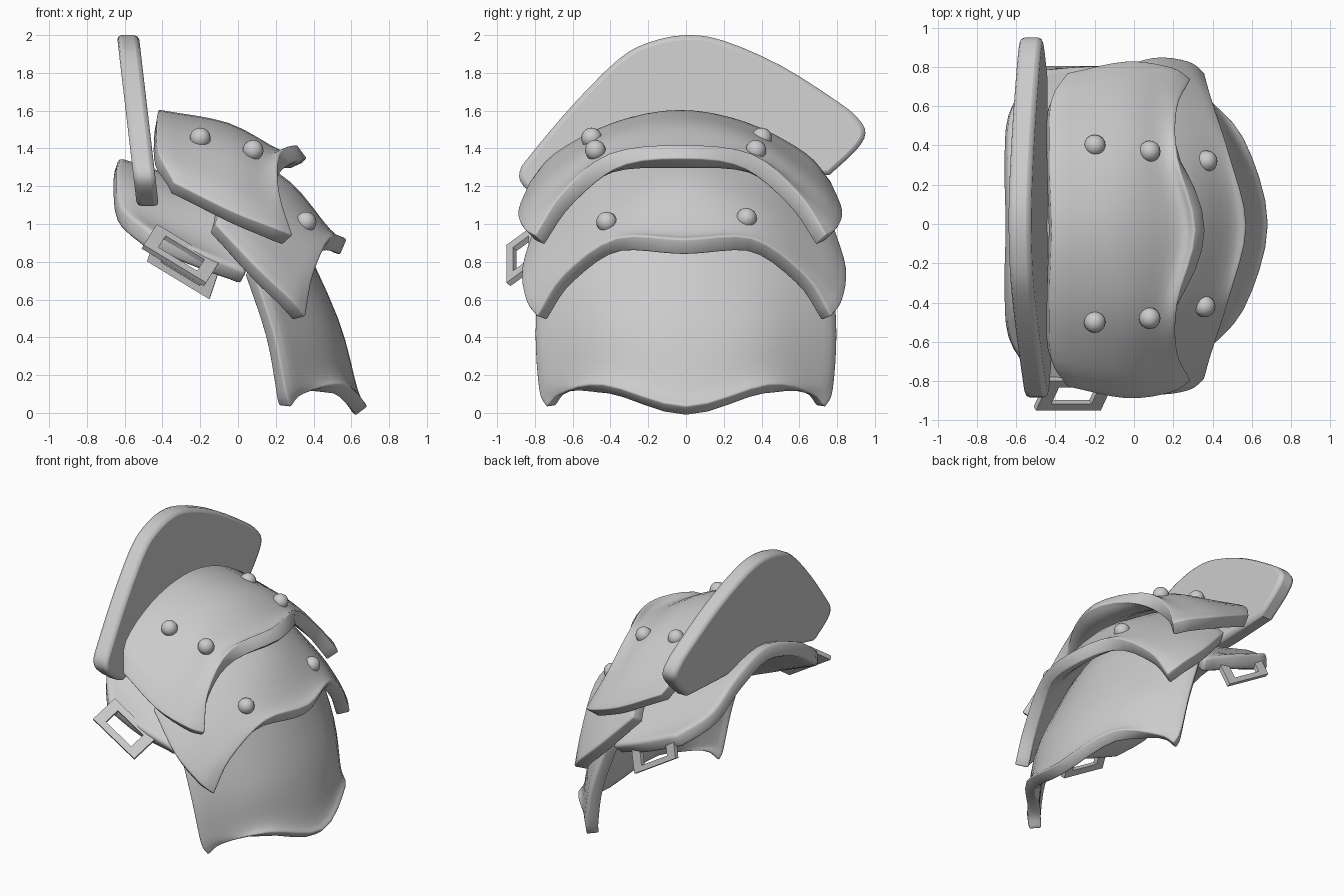
import bpy, bmesh
from mathutils import Vector as V

if "Cube" in bpy.data.objects:
    bpy.data.objects.remove(bpy.data.objects["Cube"])


def finish(bm, name, smooth=True):
    me = bpy.data.meshes.new(name)
    bm.to_mesh(me)
    bm.free()
    ob = bpy.data.objects.new(name, me)
    bpy.context.collection.objects.link(ob)
    for p in me.polygons:
        p.use_smooth = smooth
    return ob


def bevel(ob, width, segs=2):
    m = ob.modifiers.new("bevel", 'BEVEL')
    m.width, m.segments, m.limit_method, m.angle_limit = width, segs, 'ANGLE', 0.75


def smooth(ob):
    bpy.ops.object.select_all(action='DESELECT')
    ob.select_set(True)
    bpy.context.view_layer.objects.active = ob
    bpy.ops.object.shade_smooth_by_angle(angle=0.6)


def spline(pts, subs):
    """Catmull-Rom through the points, open ended."""
    p = [2 * pts[0] - pts[1]] + pts + [2 * pts[-1] - pts[-2]]
    out = []
    for i in range(1, len(p) - 2):
        a, b, c, d = p[i - 1:i + 3]
        for k in range(subs):
            t = k / subs
            out.append(0.5 * (2 * b + (c - a) * t + (2 * a - 5 * b + 4 * c - d) * t * t
                              + (3 * b - a - 3 * c + d) * t ** 3))
    return out + [pts[-1]]


def plate(name, rows, shift=0.0, thick=0.09):
    """Curved armour plate lofted through mirrored half rows (centre to side)."""
    full = []
    for r in rows:
        pts = [V(p) for p in r]
        left = [V((p.x, -p.y, p.z)) for p in pts[:0:-1]]
        full.append(spline(left + pts, 4))
    cols = [spline([r[i] for r in full], 4) for i in range(len(full[0]))]
    bm = bmesh.new()
    g = [[bm.verts.new(p + V((0, shift, 0))) for p in c] for c in cols]
    for i in range(len(g) - 1):
        for j in range(len(g[0]) - 1):
            bm.faces.new((g[i][j], g[i][j + 1], g[i + 1][j + 1], g[i + 1][j]))
    ob = finish(bm, name)
    s = ob.modifiers.new("thickness", 'SOLIDIFY')
    s.thickness, s.offset = thick, -1
    bevel(ob, 0.022)
    smooth(ob)


# Overlapping shoulder plates
plate("upper_plate", [
    [(-.42, 0, 1.605), (-.43, .35, 1.54), (-.42, .66, 1.38), (-.34, .80, 1.22)],
    [(-.05, 0, 1.535), (-.05, .4, 1.45), (-.05, .72, 1.23), (-.04, .86, 1.07)],
    [(.23, 0, 1.39), (.14, .4, 1.36), (.14, .69, 1.15), (.19, .83, .98)],
    [(.31, 0, 1.42), (.22, .37, 1.375), (.22, .62, 1.17), (.29, .77, .94)]], -.03)
plate("middle_plate", [
    [(0, 0, 1.40), (-.02, .4, 1.3), (-.08, .68, 1.12), (-.12, .79, 1.0)],
    [(.28, 0, 1.22), (.24, .4, 1.12), (.15, .73, .9), (.1, .86, .77)],
    [(.49, 0, .97), (.42, .4, .96), (.32, .7, .76), (.28, .84, .6)],
    [(.575, 0, .92), (.49, .36, .925), (.40, .64, .73), (.36, .78, .51)]], -.01)
plate("lower_plate", [
    [(.28, 0, 1.05), (.22, .4, .98), (.13, .7, .85), (.08, .78, .75)],
    [(.53, 0, .5), (.46, .4, .5), (.26, .73, .45), (.19, .8, .42)],
    [(.635, 0, .12), (.53, .4, .22), (.32, .71, .17), (.25, .78, .12)],
    [(.685, 0, .035), (.56, .44, .15), (.35, .66, .1), (.28, .74, .03)]], 0, .08)
plate("base_plate", [
    [(-.63, 0, 1.35), (-.64, .35, 1.26), (-.62, .6, 1.1), (-.47, .8, .97)],
    [(-.33, 0, 1.26), (-.32, .38, 1.16), (-.28, .66, .96), (-.2, .82, .855)],
    [(.02, 0, 1.22), (.02, .4, 1.1), (.03, .67, .88), (.05, .79, .74)]], -.01, .1)

# Upright neck guard, leaning inward
corners = [(-.72, 1.09), (-.86, 1.2), (-.88, 1.28), (-.82, 1.37), (-.6, 1.63), (-.36, 1.87),
           (-.2, 1.96), (0, 2.0), (.2, 1.97), (.5, 1.84), (.8, 1.65), (.91, 1.56), (.95, 1.48),
           (.9, 1.39), (.76, 1.26)]
outline = spline([V(c) for c in corners], 3) + [V((.4, 1.24)), V((0, 1.24)), V((-.4, 1.17))]
bm = bmesh.new()
sides = [[bm.verts.new((-.478 + s * .058 - (z - 1.1) * .117, y, z)) for y, z in outline]
         for s in (-1, 1)]
n = len(outline)
bm.faces.new(sides[0])
bm.faces.new(sides[1][::-1])
for i in range(n):
    j = (i + 1) % n
    bm.faces.new((sides[0][i], sides[1][i], sides[1][j], sides[0][j]))
bmesh.ops.recalc_face_normals(bm, faces=bm.faces)
guard = finish(bm, "neck_guard")
bevel(guard, 0.025)
smooth(guard)

# Round rivets
for i, p in enumerate([(-.2, .4, 1.455), (.08, .37, 1.39), (-.2, -.5, 1.455), (.08, -.48, 1.39),
                       (.37, .32, 1.03), (.36, -.42, 1.01)]):
    bm = bmesh.new()
    bmesh.ops.create_uvsphere(bm, u_segments=16, v_segments=10, radius=.055)
    bmesh.ops.translate(bm, vec=p, verts=bm.verts)
    finish(bm, f"rivet_{i + 1}")


# Strap buckles: slotted rectangular frames tucked under the base plate
def buckle(name, centre, long, out):
    c, a, b = V(centre), V(long), V(out)
    corners = ((-.5, -.5), (.5, -.5), (.5, .5), (-.5, .5))
    bm = bmesh.new()
    o = [bm.verts.new(c + a * u + b * v) for u, v in corners]
    h = [bm.verts.new(c + a * u * .62 + b * v * .55) for u, v in corners]
    for i in range(4):
        j = (i + 1) % 4
        bm.faces.new((o[i], o[j], h[j], h[i]))
    ob = finish(bm, name, False)
    s = ob.modifiers.new("thickness", 'SOLIDIFY')
    s.thickness, s.offset = .03, 0


buckle("front_buckle", (-.305, -.865, .835), (.33, 0, -.2), (-.07, -.15, -.11))
buckle("back_buckle", (-.29, .77, .78), (.33, 0, -.2), (-.05, .04, -.15))
